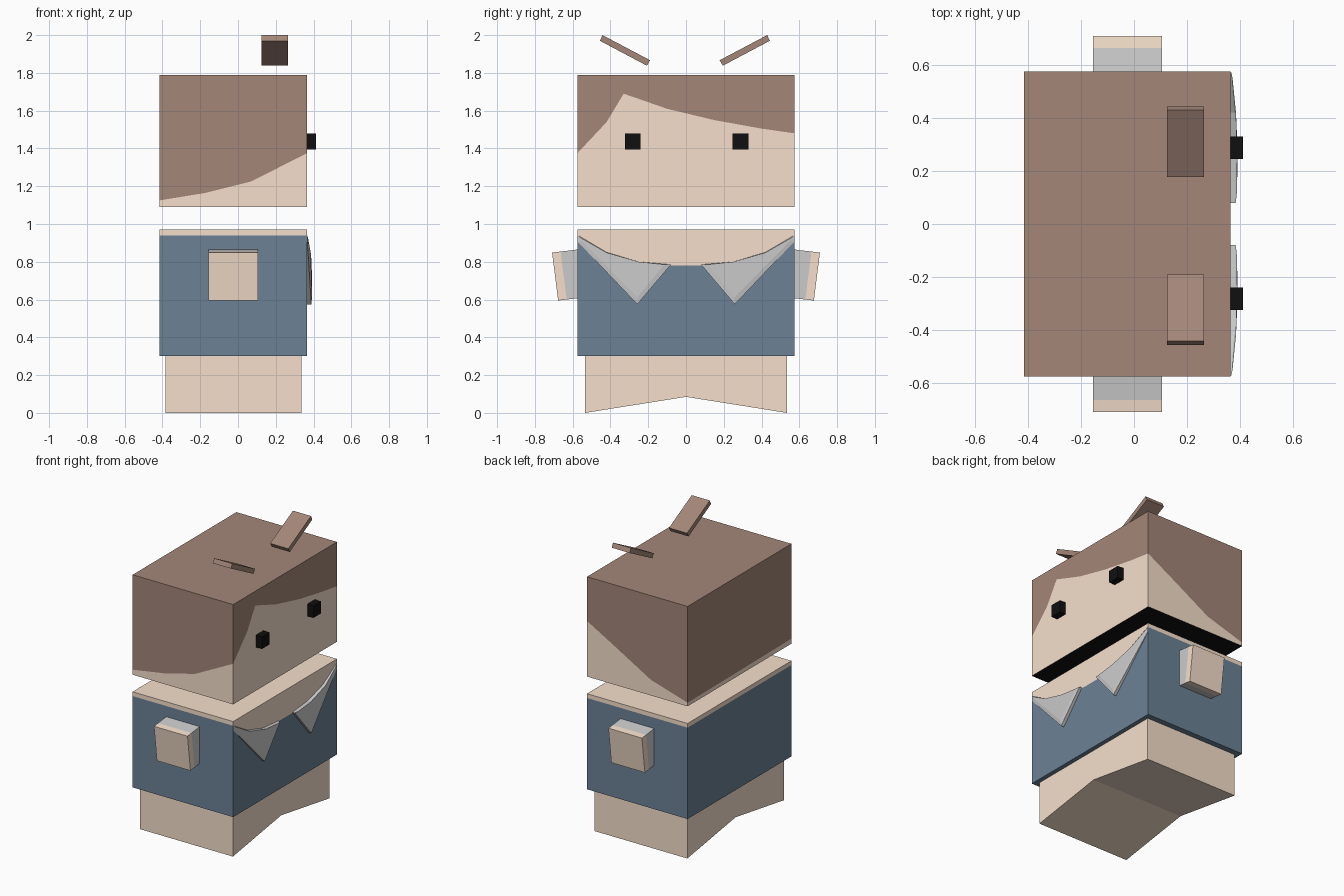
import bpy, bmesh

if "Cube" in bpy.data.objects:
    bpy.data.objects.remove(bpy.data.objects["Cube"])

def material(name, rgb):
    m = bpy.data.materials.new(name)
    m.diffuse_color = (*rgb, 1)
    m.use_nodes = True
    m.node_tree.nodes["Principled BSDF"].inputs["Base Color"].default_value = m.diffuse_color
    return m

SKIN = material("skin", (0.92, 0.74, 0.60))
HAIR = material("hair", (0.37, 0.24, 0.19))
BLUE = material("shirt_blue", (0.15, 0.22, 0.30))
BLACK = material("black", (0.005, 0.005, 0.005))

X0, X1, W = -0.415, 0.365, 0.575   # shared back, front and half width


def loft(name, rings, mats=()):
    """Join rings of points with quads and cap both ends.
    mats: bottom cap, one per band, top cap."""
    bm = bmesh.new()
    vs = [[bm.verts.new(p) for p in r] for r in rings]
    used = list(dict.fromkeys(mats))

    def face(verts, k):
        f = bm.faces.new(verts)
        if mats:
            f.material_index = used.index(mats[k])

    n = len(rings[0])
    face(vs[0][::-1], 0)
    for k in range(len(rings) - 1):
        for i in range(n):
            j = (i + 1) % n
            face((vs[k][i], vs[k][j], vs[k + 1][j], vs[k + 1][i]), k + 1)
    face(vs[-1], len(rings))
    bmesh.ops.recalc_face_normals(bm, faces=bm.faces)
    me = bpy.data.meshes.new(name)
    bm.to_mesh(me)
    bm.free()
    for m in used:
        me.materials.append(m)
    ob = bpy.data.objects.new(name, me)
    bpy.context.collection.objects.link(ob)
    return ob


def prism(name, yz, x0, x1, mat=None):
    """Extrude a side profile along x."""
    rings = [[(x, y, z) for y, z in yz] for x in (x0, x1)]
    return loft(name, rings, [mat] * 3 if mat else ())


def two_tone_box(name, edge, z0, z1, mats):
    """Box whose walls are split into two colours along the edge line."""
    rings = [[(x, y, z0) for x, y, z in edge], edge,
             [(x, y, z1) for x, y, z in edge]]
    return loft(name, rings, mats)


# Head with a swept hairline, dark underside
hairline = [(X0, -W, 1.125), (-0.17, -W, 1.165), (0.07, -W, 1.225),
            (X1, -W, 1.375), (X1, -0.42, 1.54), (X1, -0.33, 1.69),
            (X1, -0.1, 1.61), (X1, 0.15, 1.55), (X1, 0.4, 1.505),
            (X1, W, 1.48), (0.15, W, 1.36), (-0.13, W, 1.20),
            (X0, W, 1.115)]
two_tone_box("head", hairline, 1.09, 1.79, [BLACK, SKIN, HAIR, HAIR])

# Torso: blue shirt with a scooped neckline
scoop = [(-W, .94), (-.42, .85), (-.25, .80), (-.09, .78),
         (.09, .78), (.25, .80), (.42, .85), (W, .94)]
neckline = [(X0, -W, .94)] + [(X1, y, z) for y, z in scoop] + [(X0, W, .94)]
two_tone_box("torso", neckline, 0.30, 0.97, [BLUE, BLUE, SKIN, SKIN])

# Legs: one block notched underneath
prism("legs", [(-.535, 0), (0, .085), (.535, 0), (.535, .31), (-.535, .31)],
      -0.385, 0.335, SKIN)

# Mirrored parts
collar_outer = [(.572, .94), (.42, .85), (.25, .80), (.08, .785), (.258, .575), (.572, .905)]
collar_inner = [(.555, .925), (.42, .848), (.25, .80), (.115, .785), (.258, .612), (.55, .91)]
collar_rim = [.367, .378, .383, .384, .388, .367]
collar_front = [.371, .385, .39, .388, .392, .372]

for s, side in ((-1, "left"), (1, "right")):
    # Arm: grey sleeve with a skin hand at the end
    prism(f"{side}_sleeve", [(s * .55, .868), (s * .664, .854), (s * .632, .60), (s * .55, .61)],
          -0.155, 0.105)
    prism(f"{side}_hand", [(s * .664, .854), (s * .709, .849), (s * .677, .595), (s * .632, .60)],
          -0.155, 0.105, SKIN)
    # Pointed collar flap with bevelled rim
    loft(f"{side}_collar", [
        [(.36, s * y, z) for y, z in collar_outer],
        [(x, s * y, z) for x, (y, z) in zip(collar_rim, collar_outer)],
        [(x, s * y, z) for x, (y, z) in zip(collar_front, collar_inner)]])
    # Eye block
    c = s * .285 + .003
    prism(f"{side}_eye", [(c - .042, 1.395), (c + .042, 1.395), (c + .042, 1.48), (c - .042, 1.48)],
          0.33, 0.412, BLACK)
    # Floating tilted tuft above the head
    d = -.012 if s > 0 else .012
    prism(f"{side}_tuft", [(y * s + (d if s > 0 else 0), z) for y, z in
                           ((.442, 2.0), (.456, 1.97), (.207, 1.838), (.19, 1.867))][::1],
          0.125, 0.265, HAIR)
